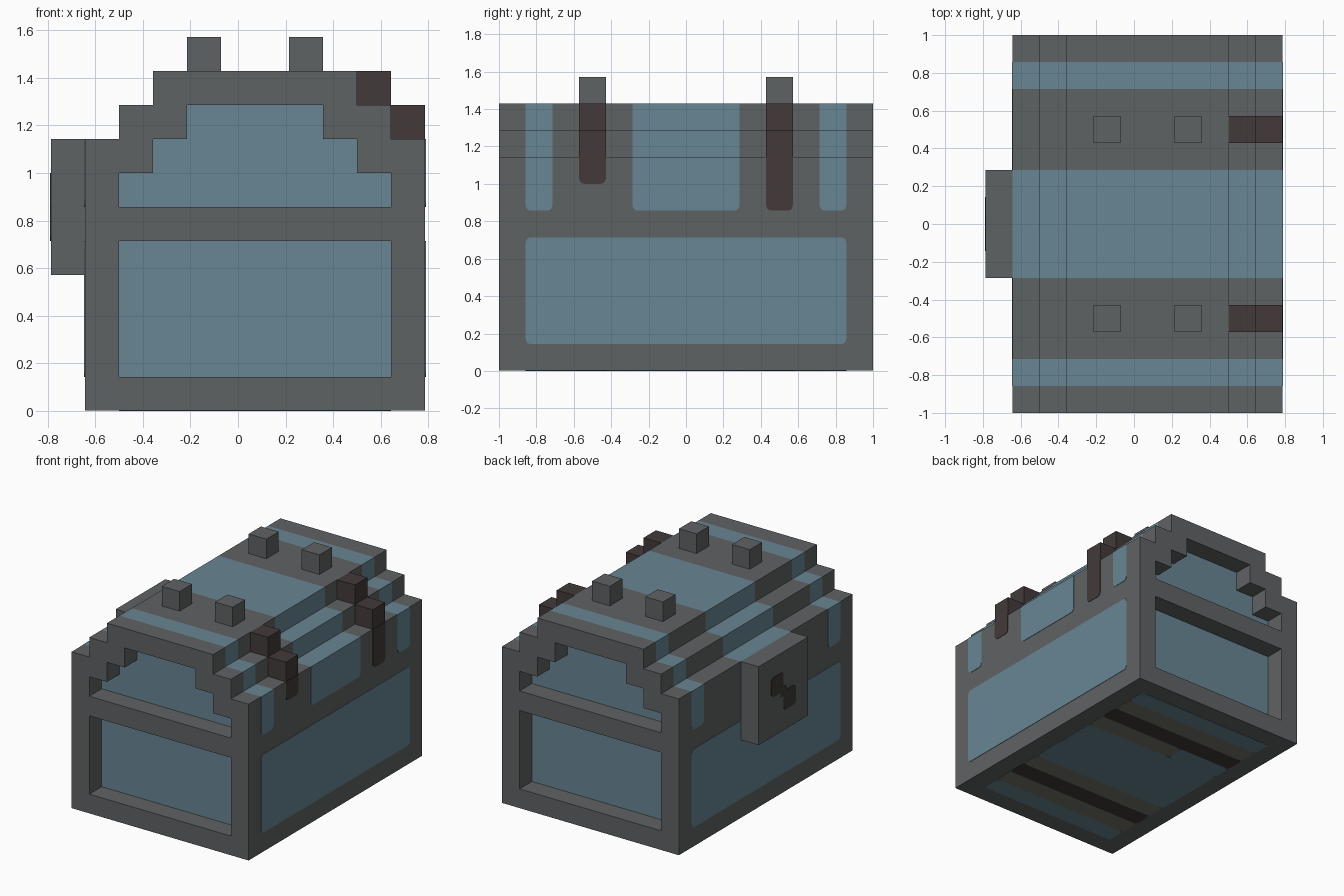
import bpy, bmesh, math
from mathutils import Vector

if "Cube" in bpy.data.objects:
    bpy.data.objects.remove(bpy.data.objects["Cube"], do_unlink=True)

U = 1 / 7        # one block of the grid
T = 0.003        # thickness of painted plates


def material(name, rgb):
    lin = [((c / 255 + 0.055) / 1.055) ** 2.4 for c in rgb] + [1]
    m = bpy.data.materials.new(name)
    m.use_nodes = True
    m.diffuse_color = lin
    m.node_tree.nodes["Principled BSDF"].inputs["Base Color"].default_value = lin
    return m


GREY = material("stone grey", (95, 98, 100))
BLUE = material("slate blue", (104, 134, 148))
DARK = material("dark brown", (67, 58, 58))
BLACK = material("charcoal", (62, 58, 56))
OLIVE = material("warm grey", (116, 115, 106))


def finish(name, bm, *mats):
    bmesh.ops.recalc_face_normals(bm, faces=bm.faces)
    me = bpy.data.meshes.new(name)
    bm.to_mesh(me)
    bm.free()
    ob = bpy.data.objects.new(name, me)
    bpy.context.collection.objects.link(ob)
    for m in mats:
        me.materials.append(m)
    return ob


def prism(name, profile, stations, *mats):
    """Extrude an (x, z) profile along y through the given stations."""
    bm = bmesh.new()
    rings = [[bm.verts.new((x * U, y * U, z * U)) for x, z in profile] for y in stations]
    n = len(profile)
    for a, b in zip(rings, rings[1:]):
        for i in range(n):
            j = (i + 1) % n
            bm.faces.new((a[i], a[j], b[j], b[i]))
    bm.faces.new(rings[0])
    bm.faces.new(rings[-1])
    return finish(name, bm, *mats)


def box(name, x0, x1, y0, y1, z0, z1, mat):
    return prism(name, [(x0, z0), (x1, z0), (x1, z1), (x0, z1)], (y0, y1), mat)


def plate(name, side, a0, a1, b0, b1, mat, round_top=True, r=0.2):
    """Thin painted plate with rounded corners; a, b span the face it lies on."""
    pts = []
    for cx, cy, start, rounded in ((a1 - r, b1 - r, 0, round_top), (a0 + r, b1 - r, 90, round_top),
                                   (a0 + r, b0 + r, 180, True), (a1 - r, b0 + r, 270, True)):
        if rounded:
            for k in range(4):
                t = math.radians(start + 30 * k)
                pts.append((cx + r * math.cos(t), cy + r * math.sin(t)))
        else:
            pts.append((a1 if start == 0 else a0, b1))
    place = {"right": lambda a, b: Vector((5.5 * U, a * U, b * U)),
             "left": lambda a, b: Vector((-4.5 * U, a * U, b * U)),
             "lock": lambda a, b: Vector((-5.5 * U, a * U, b * U)),
             "bottom": lambda a, b: Vector((b * U, a * U, T))}[side]
    out = {"right": Vector((T, 0, 0)), "bottom": Vector((0, 0, -T))}.get(side, Vector((-T, 0, 0)))
    bm = bmesh.new()
    low = [bm.verts.new(place(a, b)) for a, b in pts]
    high = [bm.verts.new(v.co + out) for v in low]
    bm.faces.new(low)
    bm.faces.new(high)
    for i in range(len(low)):
        j = (i + 1) % len(low)
        bm.faces.new((low[i], low[j], high[j], high[i]))
    return finish(name, bm, mat)


# Chest body with stepped lid, split along y into coloured bands
BANDS = ((-6, -5), (-2, 2), (5, 6))
base = T / U
body = prism("chest_body",
             [(-4.5, base), (5.5, base), (5.5, 8), (4.5, 8), (4.5, 9), (3.5, 9), (3.5, 10),
              (-2.5, 10), (-2.5, 9), (-3.5, 9), (-3.5, 8), (-4.5, 8)],
             (-7, -6, -5, -2, 2, 5, 6, 7), GREY, BLUE)
for f in body.data.polygons:
    y, z = f.center.y / U, f.center.z / U
    if z > 7.9 and any(a < y < b for a, b in BANDS):
        f.material_index = 1

# Recessed panels cut into both ends
LOWER = [(-3.5, 1), (4.5, 1), (4.5, 5), (-3.5, 5)]
UPPER = [(-3.5, 6), (4.5, 6), (4.5, 7), (3.5, 7), (3.5, 8), (2.5, 8), (2.5, 9),
         (-1.5, 9), (-1.5, 8), (-2.5, 8), (-2.5, 7), (-3.5, 7)]
bpy.context.view_layer.objects.active = body
for ys in ((-7.5, -6), (6, 7.5)):
    for shape in (LOWER, UPPER):
        cutter = prism("recess_cutter", shape, ys)
        cutter.hide_render = True
        mod = body.modifiers.new("recess", 'BOOLEAN')
        mod.operation = 'DIFFERENCE'
        mod.solver = 'EXACT'
        mod.object = cutter
        bpy.ops.object.modifier_apply(modifier=mod.name)
        bpy.data.objects.remove(cutter, do_unlink=True)
for f in body.data.polygons:
    if abs(f.normal.y) > 0.9 and abs(f.center.y) < 6.5 * U:
        f.material_index = 1

# Painted side panels and the ends of the lid bands
for side in ("left", "right"):
    plate(side + "_lower_panel", side, -6, 6, 1, 5, BLUE)
    for a, b in BANDS:
        if side == "right" or abs(a + b) > 0:
            plate(side + "_lid_band", side, a, b, 6, 8, BLUE, round_top=False)

# Hinges: two stepped blocks and a painted strap each
for y, strap_end in ((-4, 7), (3, 6)):
    box("hinge_lower_block", 4.5, 5.5, y, y + 1, 8, 9, DARK)
    box("hinge_upper_block", 3.5, 4.5, y, y + 1, 9, 10, DARK)
    plate("hinge_strap", "right", y, y + 1, strap_end, 8, DARK, round_top=False)

# Studs on the lid
for y in (-4, 3):
    for x in (-1.5, 1.5):
        box("lid_stud", x, x + 1, y, y + 1, 10, 11, GREY)

# Lock block and keyhole
box("lock_block", -5.5, -4.5, -2, 2, 4, 8, GREY)
plate("keyhole_upper", "lock", 0, 1, 6, 7, BLACK)
plate("keyhole_lower", "lock", -1, 0, 5, 6, BLACK)
plate("keyhole_bridge", "lock", -0.25, 0.25, 5.75, 6.25, BLACK, r=0.1)

# Painted bands on the underside: y start, y end, x start, x end, colour
for y0, y1, x0, x1, mat in ((5, 6, -3.5, 4.5, BLUE), (4, 5, -3.5, 4.5, OLIVE),
                            (3, 4, -3.5, 4.5, BLACK), (2, 3, -0.5, 4.5, OLIVE),
                            (2, 3, -3.5, -0.5, BLUE), (-2, 2, -3.5, 4.5, BLUE),
                            (-3, -2, -3.5, 4.5, OLIVE), (-4, -3, -3.5, 4.5, BLACK),
                            (-5, -4, -3.5, 4.5, OLIVE), (-6, -5, -3.5, 4.5, BLUE)):
    plate("underside_band", "bottom", y0, y1, x0, x1, mat)
